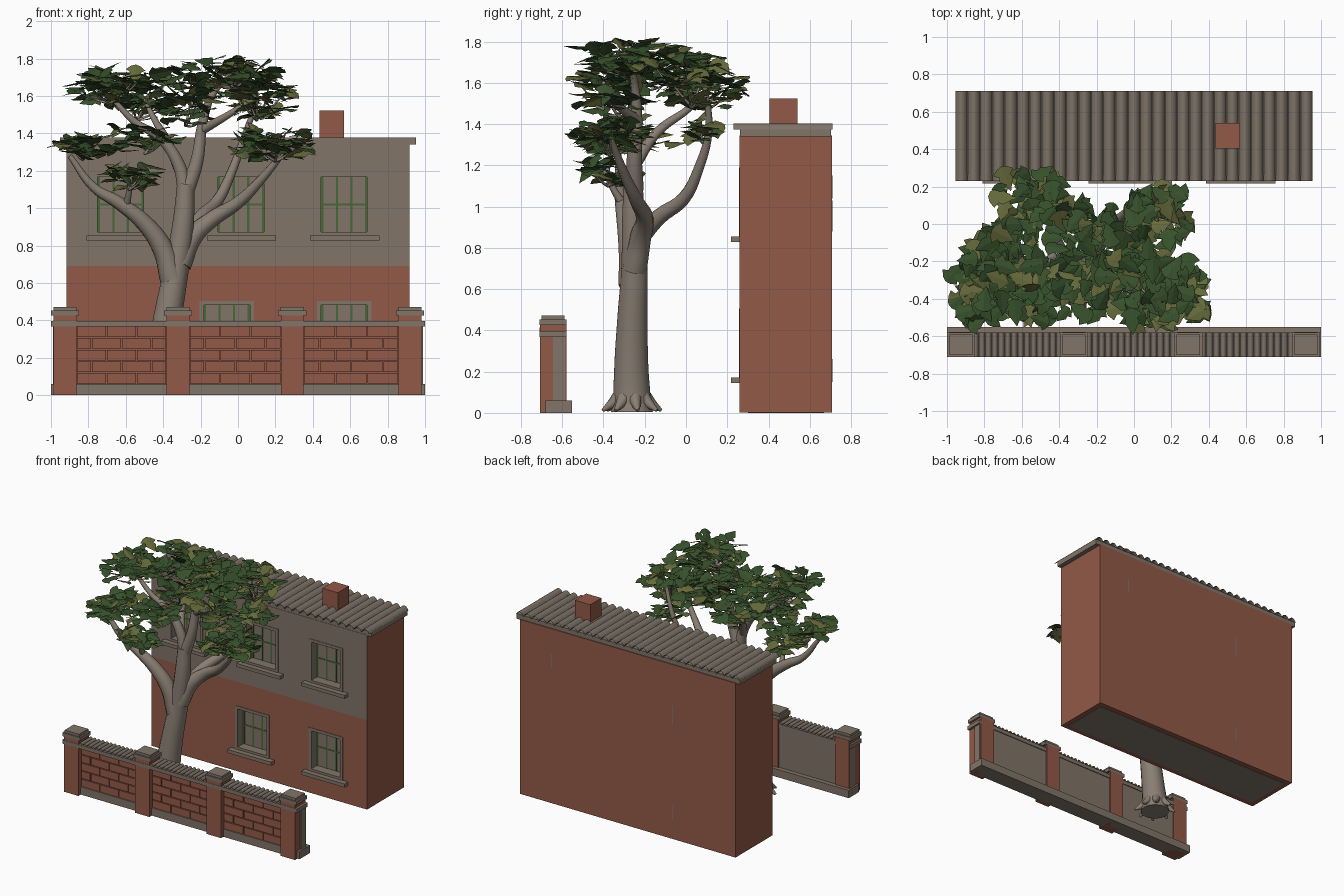
import bpy, bmesh, math, random
from mathutils import Vector, Matrix, Euler

random.seed(7)
if "Cube" in bpy.data.objects:
    bpy.data.objects.remove(bpy.data.objects["Cube"])


def material(name, *rgb):
    m = bpy.data.materials.new(name)
    m.use_nodes = True
    m.diffuse_color = (*rgb, 1)
    m.node_tree.nodes["Principled BSDF"].inputs["Base Color"].default_value = (*rgb, 1)
    return m


BRICK = material("brick red", .29, .1, .064)
STONE = material("grey stone", .22, .178, .14)
ROOF = material("roof grey", .205, .17, .135)
BARK = material("bark", .25, .208, .17)
GREEN = material("window green", .06, .14, .035)
LEAF = material("dark leaf", .038, .082, .024)
OLIVE = material("olive leaf", .13, .142, .042)


def finish(name, bm, *mats):
    mesh = bpy.data.meshes.new(name)
    bm.to_mesh(mesh)
    bm.free()
    for m in mats:
        mesh.materials.append(m)
    obj = bpy.data.objects.new(name, mesh)
    bpy.context.collection.objects.link(obj)
    return obj


def smooth(obj, angle=40):
    bpy.ops.object.select_all(action='DESELECT')
    obj.select_set(True)
    bpy.context.view_layer.objects.active = obj
    bpy.ops.object.shade_smooth_by_angle(angle=math.radians(angle))


def add_box(bm, xs, ys, zs):
    lo, hi = Vector((xs[0], ys[0], zs[0])), Vector((xs[1], ys[1], zs[1]))
    mat = Matrix.Translation((lo + hi) / 2) @ Matrix.Diagonal((*(hi - lo), 1))
    bmesh.ops.create_cube(bm, size=1, matrix=mat)


def boxes(name, mat, *items):
    bm = bmesh.new()
    for item in items:
        add_box(bm, *item)
    return finish(name, bm, mat)


def corrugated(name, mat, xs, ys, zs, ribs, steps=10):
    """Thin sheet of rounded ribs running along y."""
    bm = bmesh.new()
    rows = []
    for i in range(ribs * steps + 1):
        x = xs[0] + (xs[1] - xs[0]) * i / (ribs * steps)
        z = zs[0] + (zs[1] - zs[0]) * abs(math.sin(math.pi * i / steps)) ** .7
        rows.append([bm.verts.new((x, y, z)) for y in ys])
    for a, b in zip(rows, rows[1:]):
        bm.faces.new((a[0], b[0], b[1], a[1]))
    smooth(finish(name, bm, mat))


# House shell, open at the front, on a stone floor plate that leaves a brick rim
HX, FRONT, BACK, BASE, MID, TOP = .918, .26, .708, .002, .69, 1.345
bm = bmesh.new()
add_box(bm, (-HX, HX), (FRONT, BACK), (BASE, TOP))
bm.normal_update()
bmesh.ops.delete(bm, geom=[f for f in bm.faces if f.normal.y < -.5], context='FACES_ONLY')
finish("house_walls", bm, BRICK)
boxes("house_floor", STONE, ((-HX + .04, HX - .04), (FRONT + .04, BACK - .04), (0, .005)))
boxes("back_wall_slits", STONE, *[((x, x + .007), (BACK - .01, BACK + .001), z) for x, z in
      ((.645, (1.04, 1.15)), (-.386, (.88, 1.03)), (-.386, (.15, .26)))])


# Front wall of one storey, with recessed window openings
HALF, RECESS = .123, .068


def storey(name, mat, z0, z1, w0, w1, centres):
    xs = sorted([-HX, HX] + [c + s * HALF for c in centres for s in (-1, 1)])
    zs = (z0, w0, w1, z1)
    bm = bmesh.new()
    grid = [[bm.verts.new((x, FRONT, z)) for x in xs] for z in zs]
    holes = []
    for j in range(3):
        for i in range(len(xs) - 1):
            f = bm.faces.new((grid[j][i], grid[j][i + 1], grid[j + 1][i + 1], grid[j + 1][i]))
            if j == 1 and i % 2:
                f.material_index = 1
                holes.append(f)
    for f in bmesh.ops.extrude_discrete_faces(bm, faces=holes)["faces"]:
        bmesh.ops.translate(bm, verts=f.verts, vec=(0, RECESS, 0))
    finish(name, bm, mat, STONE)
    for c in centres:
        a, b, t = c - HALF, c + HALF, .022
        depth = (FRONT - .004, FRONT + .01)
        boxes("window_surround", STONE,
              ((a - t, a), depth, (w0, w1 + t)), ((b, b + t), depth, (w0, w1 + t)),
              ((a, b), depth, (w1, w1 + t)))
        boxes("window_sill", STONE, ((c - .182, c + .188), (.217, FRONT + .01), (w0 - .045, w0 - .018)),
              ((a - t, b + t), depth, (w0 - .018, w0)))
        bars, mid = (FRONT + RECESS - .003, FRONT + RECESS), (w0 + w1) / 2
        uprights = [a + .006 + k * (2 * HALF - .012) / 3 for k in range(4)]
        boxes("window_bars", GREEN, ((a, b), bars, (mid - .005, mid + .005)),
              *[((x - .006, x + .006), bars, (w0, w1)) for x in uprights])


storey("lower_front", BRICK, BASE, MID, .19, .483, (-.06, .568))
storey("upper_front", STONE, MID, TOP, .873, 1.167, (-.627, .016, .568))

# Roof and chimney
boxes("roof_slab", STONE, ((-.953, .953), (.262, .702), (1.34, 1.379)))
corrugated("roof_sheets", ROOF, (-.955, .955), (.23, .71), (1.374, 1.403), 29)
boxes("chimney", BRICK, ((.437, .567), (.405, .54), (1.37, 1.523)))

# Garden wall
PILLARS, PW = (-.925, -.32, .29, .92), .061
boxes("wall_plinth", STONE, ((-1, 1), (-.68, -.552), (0, .06)))
boxes("wall_back", STONE, ((-.988, .988), (-.645, -.586), (.06, .375)))
boxes("wall_coping", STONE, ((-1, 1), (-.71, -.58), (.368, .398)))
boxes("wall_pillars", BRICK, *[((c - PW, c + PW), (-.708, -.578), (0, .43)) for c in PILLARS])
boxes("pillar_caps", STONE, *[((c - w, c + w), (-.645 - d, -.645 + d), z) for c in PILLARS
      for w, d, z in ((.075, .065, (.426, .453)), (.062, .055, (.453, .472)))])
bricks, panels = [], []
for left, right in zip(PILLARS, PILLARS[1:]):
    a, b = left + PW, right - PW
    panels.append(((a, b), (-.668, -.64), (.06, .37)))
    corrugated("coping_tiles", ROOF, (a, b), (-.71, -.58), (.395, .414), 14, 6)
    width, rise = (b - a) / 3, .062
    for row in range(5):
        z = .06 + row * rise
        for k in range(4):
            start = a + width * (k - (.5 if row % 2 else 0))
            x0, x1 = max(start, a) + .003, min(start + width, b) - .003
            if x1 - x0 > .02:
                bricks.append(((x0, x1), (-.677, -.66), (z + .003, z + rise - .003)))
boxes("wall_core", BRICK, *panels)
boxes("wall_bricks", BRICK, *bricks)


# Tree trunk, roots and branches as tapering tubes
def tube(name, r0, r1, *points, sides=3):
    curve = bpy.data.curves.new(name, 'CURVE')
    curve.dimensions = '3D'
    curve.bevel_depth, curve.bevel_resolution = 1, sides
    curve.resolution_u, curve.use_fill_caps = 5, True
    spline = curve.splines.new('BEZIER')
    spline.bezier_points.add(len(points) - 1)
    for i, (p, co) in enumerate(zip(spline.bezier_points, points)):
        p.co = co
        p.handle_left_type = p.handle_right_type = 'AUTO'
        p.radius = r0 + (r1 - r0) * i / (len(points) - 1)
    curve.materials.append(BARK)
    obj = bpy.data.objects.new(name, curve)
    bpy.context.collection.objects.link(obj)
    bpy.ops.object.select_all(action='DESELECT')
    obj.select_set(True)
    bpy.context.view_layer.objects.active = obj
    bpy.ops.object.convert(target='MESH')
    smooth(bpy.context.object, 60)


tube("trunk", .104, .046, (-.42, -.262, .004), (-.42, -.262, .05), (-.405, -.265, .22), (-.37, -.26, .45),
     (-.325, -.25, .7), (-.29, -.255, .95), (-.28, -.255, 1.13), sides=5)
for k in range(8):
    d = Vector((math.cos(k * math.pi / 4 + .2), math.sin(k * math.pi / 4 + .2), 0))
    base = Vector((-.42, -.262, 0))
    tube("root", .036, .008, base + d * .065 + Vector((0, 0, .075)),
         base + d * .105 + Vector((0, 0, .04)), base + d * .145 + Vector((0, 0, .012)))
tube("left_branch", .068, .014, (-.35, -.26, .62), (-.4, -.27, .78), (-.5, -.29, .92), (-.64, -.31, 1.03),
     (-.77, -.32, 1.11), (-.9, -.33, 1.28))
tube("right_branch", .062, .014, (-.31, -.25, .7), (-.24, -.22, .85), (-.14, -.2, .94), (0, -.24, 1.03),
     (.13, -.3, 1.16), (.26, -.36, 1.32))
tube("back_branch", .045, .012, (-.27, -.23, .84), (-.2, -.13, .95), (-.11, -.01, 1.04), (-.04, .06, 1.18),
     (.03, .11, 1.37), (.11, .09, 1.6))
tube("high_left_branch", .042, .012, (-.28, -.25, 1.08), (-.32, -.25, 1.24), (-.42, -.25, 1.38),
     (-.55, -.26, 1.46), (-.7, -.27, 1.62))
tube("high_right_branch", .045, .01, (-.28, -.25, 1.08), (-.22, -.25, 1.25), (-.19, -.24, 1.45),
     (-.14, -.25, 1.6), (-.02, -.28, 1.74))
tube("high_back_branch", .03, .01, (-.31, -.25, 1.2), (-.38, -.14, 1.36), (-.45, .02, 1.48), (-.5, .12, 1.58))
tube("side_branch", .026, .01, (-.19, -.24, 1.42), (-.05, -.34, 1.5), (.1, -.4, 1.6))
tube("low_twig", .022, .008, (-.6, -.3, 1), (-.58, -.36, 1.1), (-.57, -.4, 1.18))


# Foliage: pointed angular leaves, folded along the middle, scattered in clusters
HALF_LEAF = ((.22, .06), (.46, .26), (.25, .42), (.3, .6))


def add_leaf(bm, centre, size, olive):
    turn = Euler((random.gauss(-.12, .3), random.gauss(0, .28), random.uniform(0, math.tau)))
    mat = Matrix.Translation(centre) @ turn.to_matrix().to_4x4() @ Matrix.Scale(size, 4)
    stem, tip = (bm.verts.new(mat @ Vector((0, v, 0))) for v in (-.5, .6))
    for side in (1, -1):
        edge = [bm.verts.new(mat @ Vector((side * u, v - .5, -.15 * u))) for u, v in HALF_LEAF]
        ring = [stem, *edge, tip]
        bm.faces.new(ring if side > 0 else ring[::-1]).material_index = olive


CLUSTERS = (  # centre, radii, leaf count
    ((-.83, -.3, 1.33), (.14, .26, .07), 52),
    ((-.58, -.38, 1.18), (.17, .14, .08), 32),
    ((-.5, -.35, 1.38), (.19, .18, .09), 36),
    ((.2, -.37, 1.34), (.24, .2, .09), 58),
    ((-.68, -.22, 1.66), (.23, .3, .1), 84),
    ((-.54, .1, 1.6), (.23, .2, .13), 56),
    ((-.02, -.28, 1.73), (.26, .27, .09), 70),
    ((.12, .03, 1.63), (.18, .18, .15), 48),
    ((.1, -.4, 1.58), (.19, .18, .11), 36),
    ((.1, .08, 1.37), (.14, .1, .06), 18),
    ((-.28, -.33, 1.56), (.19, .2, .12), 34),
    ((-.25, -.04, 1.66), (.28, .16, .12), 42),
)
bm = bmesh.new()
for centre, radii, count in CLUSTERS:
    centre = Vector(centre)
    for k in range(count):
        d = Vector([random.gauss(0, 1) for _ in range(3)]).normalized()
        d *= random.random() ** .4
        spot = centre + Vector([a * b for a, b in zip(d, radii)])
        add_leaf(bm, spot, random.uniform(.095, .14), int(random.random() < .26))
        if k % 9 == 0:
            low = centre - Vector((0, 0, radii[2]))
            tube("twig", .008, .003, low, (low + spot) / 2 - Vector((0, 0, .01)), spot, sides=1)
finish("foliage", bm, LEAF, OLIVE)
